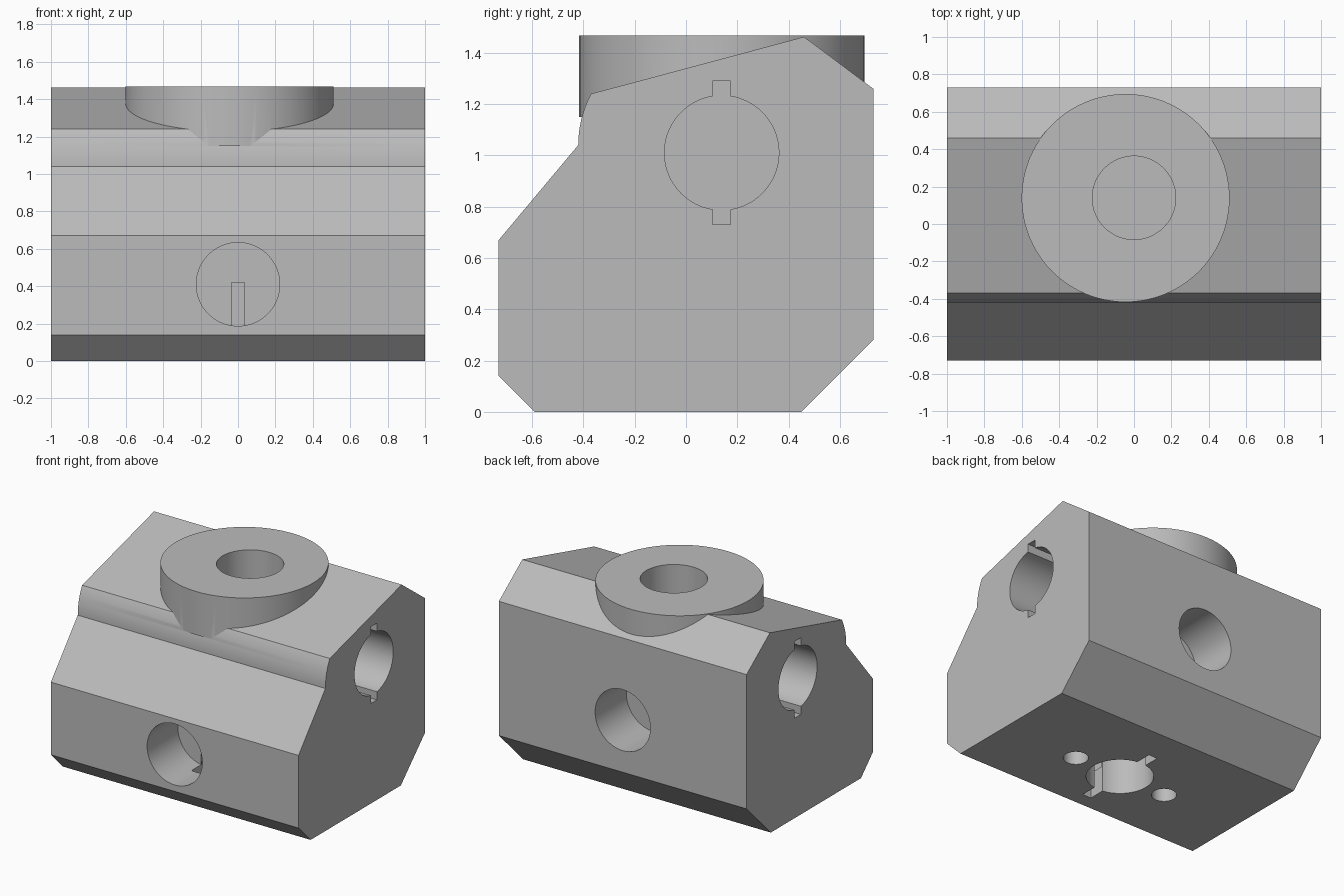
import bpy, bmesh, math
from mathutils import Matrix, Vector

if "Cube" in bpy.data.objects:
    bpy.data.objects.remove(bpy.data.objects["Cube"], do_unlink=True)

# Single grey material
GREY = (0.5, 0.5, 0.5, 1.0)
grey = bpy.data.materials.new("plain_grey")
grey.use_nodes = True
grey.diffuse_color = GREY
grey.node_tree.nodes["Principled BSDF"].inputs["Base Color"].default_value = GREY

HOLE_R = 0.223
DEPTH = 0.36


def finish(bm, name):
    bmesh.ops.recalc_face_normals(bm, faces=bm.faces)
    mesh = bpy.data.meshes.new(name)
    bm.to_mesh(mesh)
    bm.free()
    mesh.materials.append(grey)
    obj = bpy.data.objects.new(name, mesh)
    bpy.context.collection.objects.link(obj)
    return obj


def extrude_outline(name, outline, vector):
    """Solid made by sweeping a closed outline along a vector."""
    bm = bmesh.new()
    face = bm.faces.new([bm.verts.new(p) for p in outline])
    new = bmesh.ops.extrude_face_region(bm, geom=[face])["geom"]
    verts = [v for v in new if isinstance(v, bmesh.types.BMVert)]
    bmesh.ops.translate(bm, vec=vector, verts=verts)
    return finish(bm, name)


def drill(name, mouth, inward, depth, radius=HOLE_R, key=None, key_axis=None):
    """Cylinder starting just outside the mouth, with optional two-sided key."""
    inward, mouth = Vector(inward), Vector(mouth)
    over = 0.05
    start = mouth - inward * over
    length = depth + over
    u = Vector(key_axis) if key_axis else inward.orthogonal().normalized()
    v = inward.cross(u)
    n = 72
    w = 0.035
    half_angle = math.asin(w / radius)
    outline = []
    if key:
        # Two round sides joined by the square key slots
        for side in (1, -1):
            outline += [start + side * (u * key - v * w), start + side * (u * key + v * w)]
            for i in range(n // 2 + 1):
                a = half_angle + (math.pi - 2 * half_angle) * i / (n // 2)
                outline.append(start + side * radius * (u * math.cos(a) + v * math.sin(a)))
    else:
        for i in range(n):
            a = 2 * math.pi * i / n
            outline.append(start + radius * (u * math.cos(a) + v * math.sin(a)))
    cutter = extrude_outline(name, outline, inward * length)
    cutter.hide_render = True
    return cutter


# Chamfered block with a rounded shoulder on the front
shoulder = []
for i in range(13):
    a = math.asin(0.2 / 0.425) * i / 12
    shoulder.append((0.005 - 0.425 * math.cos(a), 1.04 + 0.425 * math.sin(a)))
side = [(0.46, 1.462), (0.73, 1.26), (0.73, 0.28), (0.45, 0), (-0.59, 0),
        (-0.73, 0.14), (-0.73, 0.67)] + shoulder
block = extrude_outline("drilled_block", [(-1, y, z) for y, z in side], (2, 0, 0))

# Round boss on top
R = 0.556
ring = [(-0.045 + R * math.cos(2 * math.pi * i / 96),
         0.139 + R * math.sin(2 * math.pi * i / 96), 1.15) for i in range(96)]
boss = extrude_outline("round_boss", ring, (0, 0, 0.317))

# Blind holes
tools = [
    drill("top_hole", (0, 0.14, 1.467), (0, 0, -1), DEPTH),
    drill("front_hole", (0, -0.73, 0.41), (0, 1, 0), 0.355),
    drill("back_hole", (0, 0.73, 0.66), (0, -1, 0), DEPTH),
    drill("bottom_hole", (0, -0.145, 0), (0, 0, 1), 0.42, key=0.34, key_axis=(0, 1, 0)),
]
for name, s in (("left", 1), ("right", -1)):
    tools.append(drill(name + "_hole", (s, 0.139, 1.01), (-s, 0, 0), DEPTH,
                       key=0.28, key_axis=(0, 0, 1)))
    tools.append(drill(name + "_pin_hole", (s * 0.38, -0.145, 0), (0, 0, 1), DEPTH,
                       radius=0.083))

# Join the boss, cut the holes, then bake the result
for tool in [boss] + tools:
    mod = block.modifiers.new(tool.name, "BOOLEAN")
    mod.operation = "UNION" if tool is boss else "DIFFERENCE"
    mod.solver = "EXACT"
    mod.object = tool
bpy.context.view_layer.update()
deps = bpy.context.evaluated_depsgraph_get()
baked = bpy.data.meshes.new_from_object(block.evaluated_get(deps))
block.modifiers.clear()
block.data = baked
baked.materials.clear()
baked.materials.append(grey)
for poly in baked.polygons:
    poly.material_index = 0
for tool in [boss] + tools:
    bpy.data.objects.remove(tool, do_unlink=True)

# Centre on y and shade with sharp edges kept
bpy.ops.object.select_all(action="DESELECT")
block.select_set(True)
bpy.context.view_layer.objects.active = block
bpy.ops.object.shade_smooth_by_angle(angle=math.radians(20))
